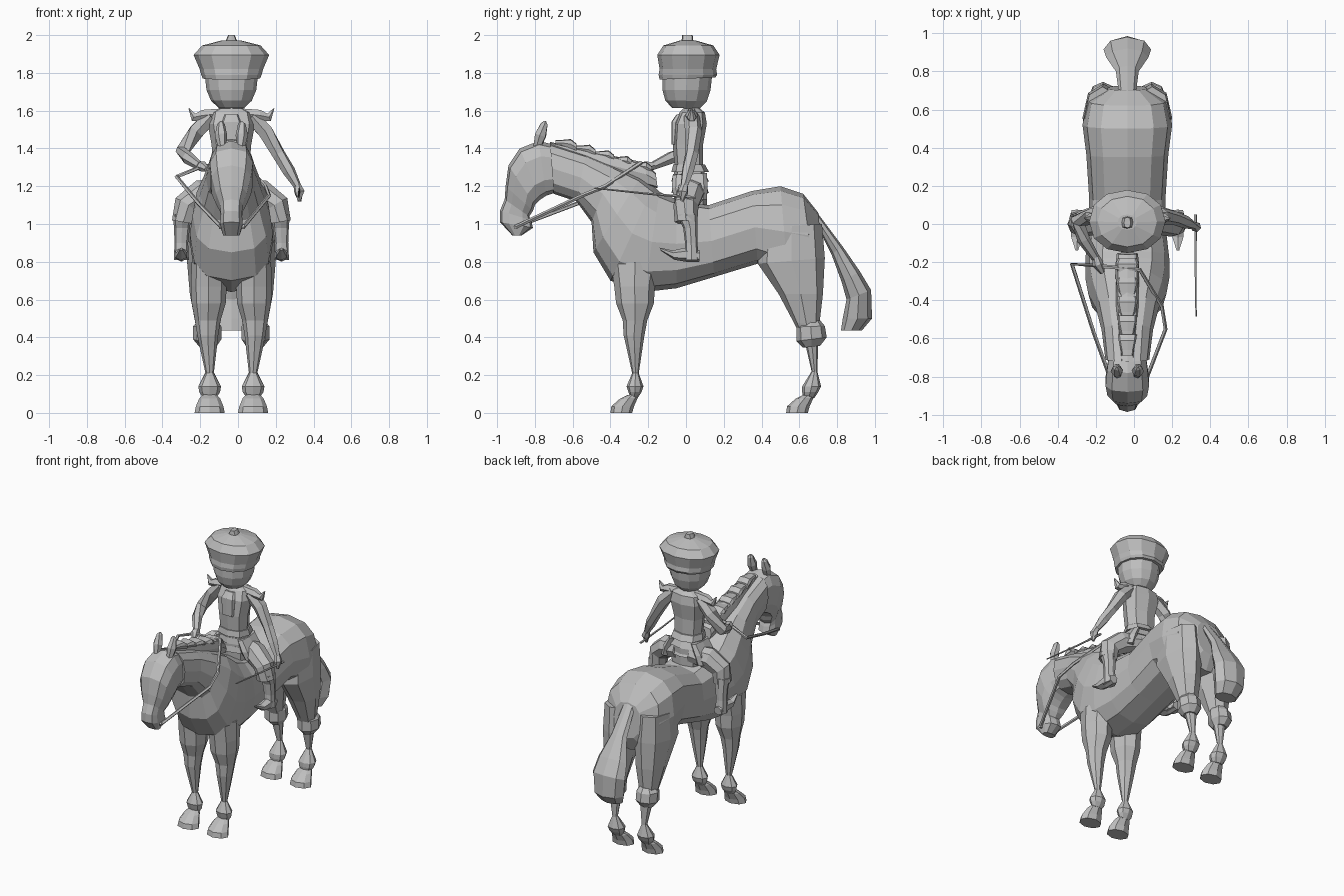
import bpy, bmesh, math
from mathutils import Vector

CX = -0.035  # centre line of horse and rider
grey = bpy.data.materials.new("plain grey")
grey.diffuse_color = (0.52, 0.52, 0.52, 1)


def skin(name, rings):
    """Join rings of points into a closed, flat-shaded solid."""
    bm = bmesh.new()
    vs = [[bm.verts.new(p) for p in r] for r in rings]
    n = len(vs[0])
    for a, b in zip(vs, vs[1:]):
        for i in range(n):
            j = (i + 1) % n
            bm.faces.new((a[i], a[j], b[j], b[i]))
    bm.faces.new(vs[0])
    bm.faces.new(vs[-1])
    bmesh.ops.recalc_face_normals(bm, faces=bm.faces)
    me = bpy.data.meshes.new(name)
    bm.to_mesh(me)
    bm.free()
    me.materials.append(grey)
    ob = bpy.data.objects.new(name, me)
    bpy.context.collection.objects.link(ob)
    return ob


def loft(name, rings, n=8, p=1.0, side=0):
    """Ring = y0, z0, y1, z1, half width, x offset; side mirrors the offset."""
    out = []
    for y0, z0, y1, z1, w, *x in rings:
        cx = CX + side * (x[0] if x else 0)
        r = []
        for i in range(n):
            t = 2 * math.pi * i / n
            c, s = math.cos(t), math.sin(t)
            c = math.copysign(abs(c) ** p, c)
            s = math.copysign(abs(s) ** p, s) if abs(s) > 1e-6 else 0
            r.append(((cx + w * s), (y0 + y1) / 2 + c * (y0 - y1) / 2,
                      (z0 + z1) / 2 + c * (z0 - z1) / 2))
        out.append(r)
    return skin(name, out)


def tube(name, pts, radii, n=6):
    """Tapered tube along a path."""
    P = [Vector(p) for p in pts]
    out = []
    for k, c in enumerate(P):
        d = P[min(k + 1, len(P) - 1)] - P[max(k - 1, 0)]
        q = d.to_track_quat('Z', 'Y')
        rad = radii[k] if isinstance(radii, (list, tuple)) else radii
        out.append([c + q @ Vector((rad * math.cos(2 * math.pi * i / n),
                                    rad * math.sin(2 * math.pi * i / n), 0)) for i in range(n)])
    return skin(name, out)


# Horse: body and neck
loft("horse_body", [
    (0.70, 1.06, 0.725, 0.82, 0.10), (0.62, 1.16, 0.68, 0.72, 0.21),
    (0.50, 1.20, 0.54, 0.72, 0.235), (0.35, 1.175, 0.38, 0.79, 0.215),
    (0.12, 1.10, 0.15, 0.72, 0.20), (-0.05, 1.13, -0.05, 0.66, 0.205),
    (-0.14, 1.17, -0.22, 0.64, 0.22), (-0.17, 1.20, -0.40, 0.70, 0.22),
    (-0.24, 1.25, -0.49, 0.85, 0.205), (-0.38, 1.31, -0.50, 1.01, 0.165),
    (-0.53, 1.37, -0.58, 1.12, 0.135), (-0.72, 1.43, -0.70, 1.16, 0.115)], 12, 0.76)
# Horse: head
loft("horse_head", [
    (-0.70, 1.42, -0.68, 1.17, 0.10), (-0.78, 1.44, -0.74, 1.15, 0.11),
    (-0.88, 1.40, -0.77, 1.13, 0.118), (-0.94, 1.31, -0.80, 1.10, 0.108),
    (-0.955, 1.20, -0.81, 1.07, 0.085), (-0.96, 1.13, -0.83, 1.04, 0.062),
    (-0.985, 1.07, -0.82, 1.02, 0.058), (-0.985, 1.01, -0.81, 0.98, 0.062),
    (-0.92, 0.94, -0.87, 0.94, 0.045)], 10, 0.7)
# Horse: mane with stepped tufts
loft("mane", [(-0.16, 1.27, -0.15, 1.19, 0.055), (-0.22, 1.325, -0.20, 1.20, 0.062),
              (-0.45, 1.375, -0.43, 1.27, 0.058), (-0.72, 1.435, -0.70, 1.36, 0.035)], 8, 0.6)
for k in range(5):
    y, z = -0.18 - 0.1 * k, 1.295 + 0.03 * k
    loft("mane_tuft", [(y, z + 0.01, y, z - 0.03, 0.05),
                       (y - 0.03, z + 0.035, y - 0.03, z - 0.02, 0.062 - 0.004 * k),
                       (y - 0.08, z + 0.03, y - 0.08, z, 0.05 - 0.004 * k),
                       (y - 0.11, z + 0.03, y - 0.11, z, 0.03)], 8, 0.6)
# Horse: tail
loft("tail", [(0.68, 1.08, 0.70, 0.98, 0.045), (0.83, 0.88, 0.77, 0.84, 0.06),
              (0.92, 0.75, 0.825, 0.69, 0.11), (0.98, 0.65, 0.85, 0.60, 0.125),
              (0.985, 0.50, 0.83, 0.50, 0.11), (0.93, 0.435, 0.82, 0.435, 0.08)], 8)

for s in (-1, 1):
    # Horse: ears
    tube("ear", [(CX + s * 0.05, -0.79, 1.40), (CX + s * 0.055, -0.77, 1.47),
                 (CX + s * 0.055, -0.75, 1.53), (CX + s * 0.053, -0.745, 1.545)],
         [0.02, 0.033, 0.02, 0.005])
    # Horse: front legs
    loft("front_leg", [
        (-0.40, 0.80, -0.14, 0.80, 0.09, 0.12), (-0.38, 0.67, -0.165, 0.67, 0.095, 0.12),
        (-0.37, 0.58, -0.17, 0.58, 0.09, 0.12), (-0.335, 0.49, -0.205, 0.49, 0.068, 0.125),
        (-0.33, 0.41, -0.22, 0.41, 0.055, 0.125), (-0.315, 0.345, -0.23, 0.345, 0.045, 0.122),
        (-0.285, 0.21, -0.25, 0.21, 0.022, 0.115),
        (-0.315, 0.14, -0.225, 0.14, 0.06, 0.115), (-0.305, 0.11, -0.235, 0.11, 0.055, 0.115),
        (-0.295, 0.08, -0.255, 0.08, 0.035, 0.115)], 8, side=s)
    # Horse: hind legs
    loft("hind_leg", [
        (0.40, 0.98, 0.72, 1.00, 0.095, 0.13), (0.38, 0.79, 0.735, 0.82, 0.11, 0.125),
        (0.49, 0.63, 0.725, 0.63, 0.095, 0.125), (0.57, 0.48, 0.705, 0.46, 0.065, 0.125),
        (0.635, 0.35, 0.70, 0.35, 0.04, 0.12), (0.665, 0.22, 0.695, 0.22, 0.02, 0.115),
        (0.615, 0.14, 0.715, 0.14, 0.06, 0.115), (0.615, 0.11, 0.70, 0.11, 0.055, 0.115),
        (0.62, 0.08, 0.68, 0.08, 0.035, 0.115)], 8, 0.9, side=s)
    loft("hock", [(0.61, 0.49, 0.71, 0.49, 0.05, 0.125), (0.585, 0.455, 0.735, 0.46, 0.075, 0.128),
                  (0.585, 0.38, 0.745, 0.40, 0.075, 0.128), (0.62, 0.345, 0.71, 0.355, 0.045, 0.125)],
         8, side=s)
    # Horse: hooves
    for y, name in ((-0.40, "front_hoof"), (0.53, "hind_hoof")):
        loft(name, [(y, 0, y + 0.115, 0, 0.08, 0.115), (y + 0.005, 0.035, y + 0.125, 0.035, 0.073, 0.115),
                    (y + 0.05, 0.075, y + 0.145, 0.08, 0.055, 0.115),
                    (y + 0.09, 0.095, y + 0.15, 0.10, 0.035, 0.115)], 8, side=s)
    # Rider: legs and boots
    tube("thigh", [(CX + s * 0.04, 0.06, 1.18), (CX + s * 0.16, 0.02, 1.16),
                   (CX + s * 0.24, 0.0, 1.10), (CX + s * 0.255, 0.0, 1.01)],
         [0.06, 0.075, 0.068, 0.06], 8)
    loft("shin", [(-0.05, 1.05, 0.06, 1.05, 0.05, 0.26), (-0.015, 0.98, 0.06, 0.98, 0.042, 0.262),
                  (-0.005, 0.90, 0.06, 0.90, 0.036, 0.265), (-0.01, 0.81, 0.07, 0.81, 0.04, 0.265)],
         8, 0.8, side=s)
    loft("boot", [(0.075, 0.86, 0.07, 0.80, 0.032, 0.265), (0.0, 0.875, 0.0, 0.80, 0.038, 0.265),
                  (-0.07, 0.86, -0.06, 0.81, 0.034, 0.265), (-0.14, 0.875, -0.135, 0.86, 0.008, 0.265)],
         6, side=s)
    # Rider: shoulder guards
    tube("shoulder_guard", [(CX + s * 0.06, 0.03, 1.585), (CX + s * 0.15, 0.03, 1.575),
                            (CX + s * 0.20, 0.03, 1.565), (CX + s * 0.225, 0.03, 1.612)],
         [0.03, 0.034, 0.024, 0.003])
    # Rider: skirt plates
    loft("skirt_plate", [(-0.07, 1.26, 0.11, 1.27, 0.025, 0.085), (-0.075, 1.19, 0.115, 1.20, 0.035, 0.12),
                         (-0.06, 1.13, 0.11, 1.13, 0.03, 0.14)], 8, 0.7, side=s)

# Rider: torso, belt and chest panel
loft("torso", [(-0.06, 1.10, 0.11, 1.10, 0.11), (-0.07, 1.22, 0.115, 1.22, 0.115),
               (-0.06, 1.30, 0.09, 1.30, 0.095), (-0.07, 1.42, 0.09, 1.42, 0.105),
               (-0.065, 1.53, 0.11, 1.53, 0.125), (-0.035, 1.59, 0.10, 1.59, 0.11),
               (-0.01, 1.615, 0.07, 1.615, 0.055), (-0.01, 1.66, 0.06, 1.66, 0.045)], 8, 0.8)
for z, w in ((1.295, 0.112), (1.245, 0.12), (1.185, 0.125)):
    loft("belt_layer", [(-0.068, z + 0.02, 0.10, z + 0.02, w - 0.008),
                        (-0.077, z - 0.02, 0.122, z - 0.02, w)], 8, 0.8)
loft("chest_panel", [(-0.077, 1.42, -0.05, 1.42, 0.045), (-0.078, 1.54, -0.03, 1.54, 0.05),
                     (-0.05, 1.58, -0.02, 1.58, 0.035)], 8, 0.5)

# Rider: rein arm and hand
tube("rein_arm", [(-0.14, 0.03, 1.57), (-0.22, 0.04, 1.49), (-0.295, 0.02, 1.385),
                  (-0.265, -0.08, 1.35), (-0.20, -0.18, 1.305)], [0.042, 0.045, 0.038, 0.034, 0.022])
tube("rein_hand", [(-0.20, -0.17, 1.31), (-0.19, -0.21, 1.305), (-0.165, -0.255, 1.29)],
     [0.02, 0.03, 0.014])
# Rider: whip arm, hand and whip
tube("whip_arm", [(0.07, 0.03, 1.57), (0.145, 0.04, 1.49), (0.215, 0.03, 1.37),
                  (0.27, 0.01, 1.28), (0.315, -0.01, 1.20)], [0.042, 0.045, 0.036, 0.034, 0.02])
tube("whip_hand", [(0.31, -0.005, 1.215), (0.325, -0.015, 1.17), (0.325, -0.02, 1.12)],
     [0.018, 0.028, 0.010])
tube("whip", [(0.322, 0.05, 1.14), (0.322, -0.20, 1.16), (0.325, -0.485, 1.19)], [0.008, 0.006, 0.004], 5)

# Rider: head, hat and knob
loft("rider_head", [(-0.075, 1.615, 0.07, 1.61, 0.065), (-0.11, 1.655, 0.11, 1.65, 0.108),
                    (-0.125, 1.71, 0.13, 1.71, 0.132), (-0.125, 1.80, 0.14, 1.80, 0.142)], 12)
loft("hat", [(-0.14, 1.765, 0.155, 1.775, 0.152), (-0.145, 1.79, 0.165, 1.79, 0.16),
             (-0.14, 1.82, 0.16, 1.82, 0.168), (-0.152, 1.895, 0.178, 1.895, 0.2),
             (-0.12, 1.945, 0.145, 1.945, 0.155), (-0.03, 1.972, 0.05, 1.972, 0.05)], 12, 0.92)
loft("hat_knob", [(-0.025, 1.96, 0.04, 1.96, 0.035), (-0.02, 2.0, 0.035, 2.0, 0.017)], 8, 0.6)

# Reins and bit
tube("reins", [(-0.09, -0.90, 0.985), (-0.21, -0.57, 1.11), (-0.325, -0.21, 1.25), (-0.19, -0.22, 1.305),
               (0.03, -0.24, 1.325), (0.145, -0.43, 1.20), (0.165, -0.55, 1.15), (0.03, -0.90, 0.985)],
     0.011, 5)
tube("bit", [(-0.10, -0.90, 0.985), (0.035, -0.90, 0.985)], 0.013, 6)
